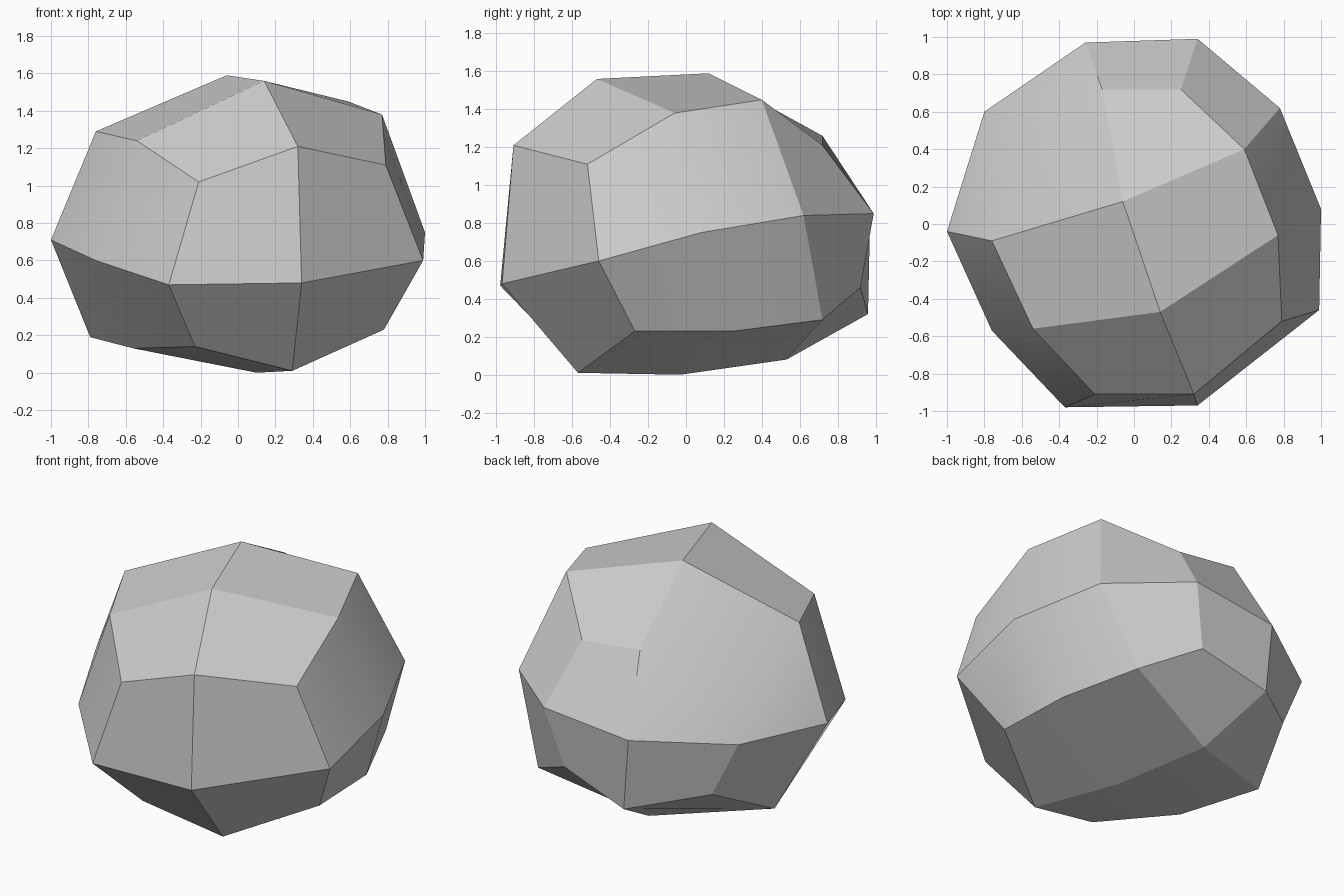
import bpy, bmesh, math

if "Cube" in bpy.data.objects:
    bpy.data.objects.remove(bpy.data.objects["Cube"])

# Contour rings of the boulder, each running anticlockwise from the left side
LOWER = [(-.79, .21, .19), (-.56, -.24, .13), (-.23, -.66, .14), (.29, -.57, .01), (.78, -.27, .23),
         (.76, .25, .23), (.57, .72, .29), (.24, .92, .46), (-.22, .96, .32), (-.63, .63, .40)]
MIDDLE = [(-1, -.04, .71), (-.76, -.57, .60), (-.37, -.98, .47), (.34, -.97, .48), (.99, -.46, .60),
          (1, .08, .75), (.78, .62, .84), (.34, .99, .85), (-.26, .97, .785), (-.80, .60, .76)]
UPPER = [(-.76, -.09, 1.29), (-.54, -.56, 1.24), (-.21, -.91, 1.02), (.32, -.91, 1.21), (.79, -.52, 1.11),
         (.77, -.06, 1.38), (.59, .40, 1.45), (.25, .72, 1.21), (-.17, .72, 1.26), (-.60, .44, 1.07)]
# Inner points of the bottom and top caps (front, back)
BOTTOM = [(.10, -.03, 0), (-.10, .53, .08)]
TOP = [(.14, -.47, 1.56), (-.06, .12, 1.59)]

bm = bmesh.new()


def add(points):
    return [bm.verts.new(p) for p in points]


def cap(ring, inner):
    """Close a ten-point ring with a 3 x 2 grid of quads."""
    front, back = inner
    rows = [[ring[2], ring[3], ring[4]], [ring[1], front, ring[5]],
            [ring[0], back, ring[6]], [ring[9], ring[8], ring[7]]]
    for a, b in zip(rows, rows[1:]):
        for i in range(2):
            bm.faces.new((a[i], a[i + 1], b[i + 1], b[i]))


# Sides: loft between the rings
rings = [add(r) for r in (LOWER, MIDDLE, UPPER)]
for lo, hi in zip(rings, rings[1:]):
    for i in range(10):
        j = (i + 1) % 10
        bm.faces.new((lo[i], lo[j], hi[j], hi[i]))

# Underside and top
cap(rings[0], add(BOTTOM))
cap(rings[2], add(TOP))
bmesh.ops.recalc_face_normals(bm, faces=bm.faces)

mesh = bpy.data.meshes.new("boulder")
bm.to_mesh(mesh)
bm.free()
boulder = bpy.data.objects.new("boulder", mesh)
bpy.context.collection.objects.link(boulder)

# Soft blending over shallow edges, crisp facets elsewhere
bpy.context.view_layer.objects.active = boulder
boulder.select_set(True)
bpy.ops.object.shade_smooth_by_angle(angle=math.radians(25))
